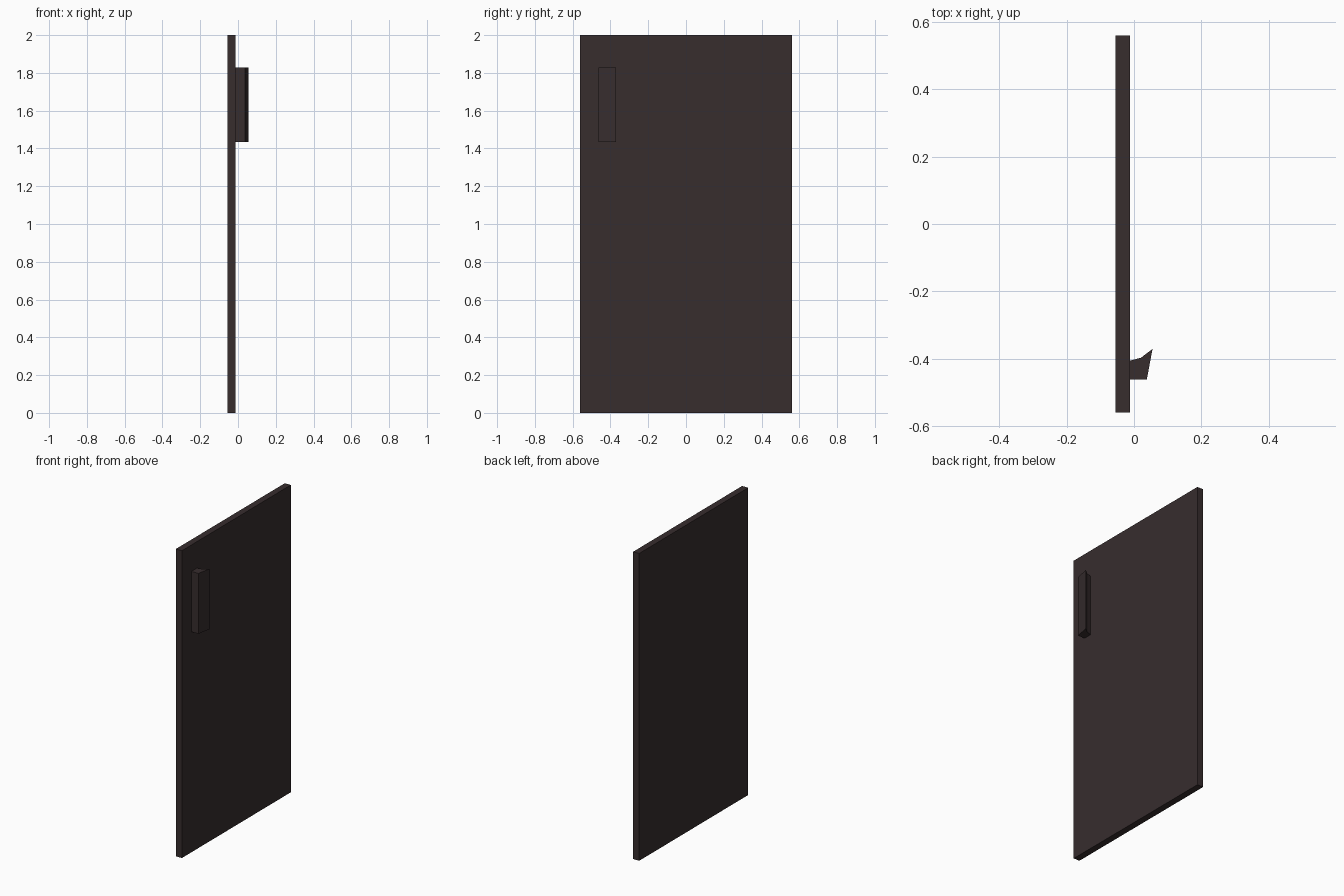
import bpy, bmesh

if "Cube" in bpy.data.objects:
    bpy.data.objects.remove(bpy.data.objects["Cube"])

dark = bpy.data.materials.new("dark_brown")
dark.diffuse_color = (0.038, 0.026, 0.027, 1)
dark.use_nodes = True
dark.node_tree.nodes["Principled BSDF"].inputs["Base Color"].default_value = dark.diffuse_color


def extrude_profile(name, profile, z0, z1):
    """Flat-shaded prism from an xy outline (counter-clockwise)."""
    bm = bmesh.new()
    base = bm.faces.new([bm.verts.new((x, y, z0)) for x, y in profile])
    out = bmesh.ops.extrude_face_region(bm, geom=[base], use_keep_orig=True)
    top = [v for v in out["geom"] if isinstance(v, bmesh.types.BMVert)]
    bmesh.ops.translate(bm, verts=top, vec=(0, 0, z1 - z0))
    bmesh.ops.recalc_face_normals(bm, faces=bm.faces)
    mesh = bpy.data.meshes.new(name)
    bm.to_mesh(mesh)
    bm.free()
    mesh.materials.append(dark)
    obj = bpy.data.objects.new(name, mesh)
    bpy.context.collection.objects.link(obj)
    return obj


# Door slab
extrude_profile("door_panel",
                [(-0.055, -0.56), (-0.012, -0.56), (-0.012, 0.56), (-0.055, 0.56)],
                0.0, 2.0)

# Angled pull handle with a hooked grip edge
extrude_profile("door_handle",
                [(-0.012, -0.462), (0.038, -0.462), (0.055, -0.371),
                 (0.021, -0.397), (-0.012, -0.406)],
                1.435, 1.828)
